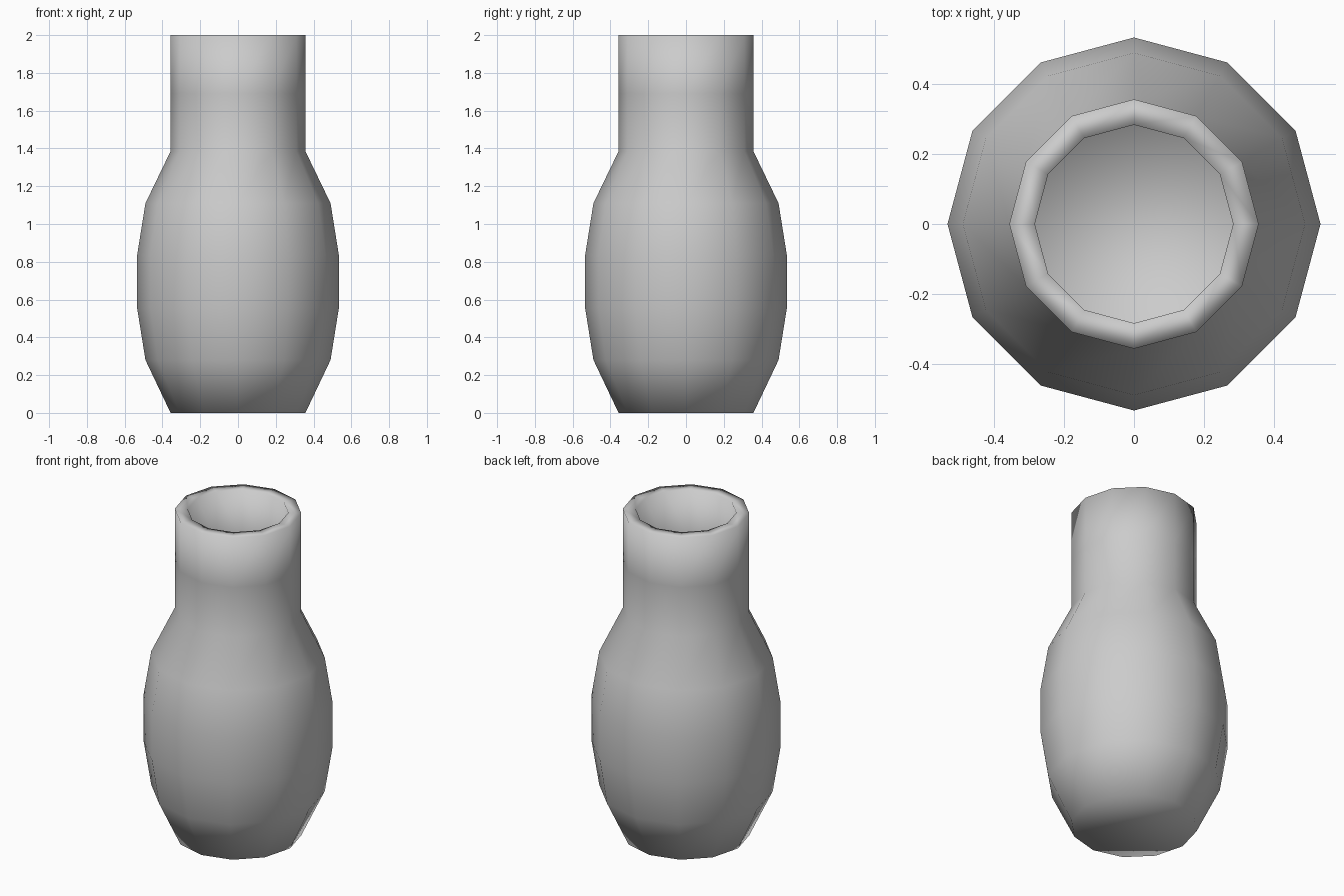
import bpy, bmesh
from math import cos, sin, tau

if "Cube" in bpy.data.objects:
    bpy.data.objects.remove(bpy.data.objects["Cube"])

SIDES = 12
# Outer silhouette as (radius, height), base to rim
PROFILE = [(0.357, 0), (0.49, 0.28), (0.534, 0.555), (0.534, 0.835),
           (0.49, 1.11), (0.357, 1.385), (0.357, 1.69), (0.357, 2.0)]

# Vase body: stacked rings, closed base, open rim
bm = bmesh.new()
rings = [[bm.verts.new((r * cos(tau * i / SIDES), r * sin(tau * i / SIDES), z))
          for i in range(SIDES)] for r, z in PROFILE]
for low, high in zip(rings, rings[1:]):
    for i in range(SIDES):
        j = (i + 1) % SIDES
        bm.faces.new((low[i], low[j], high[j], high[i]))
bm.faces.new(rings[0][::-1])
for f in bm.faces:
    f.smooth = True

mesh = bpy.data.meshes.new("vase")
bm.to_mesh(mesh)
bm.free()
vase = bpy.data.objects.new("vase", mesh)
bpy.context.collection.objects.link(vase)

# Wall thickness, grown inward
wall = vase.modifiers.new("wall", 'SOLIDIFY')
wall.thickness = 0.073
wall.offset = -1
